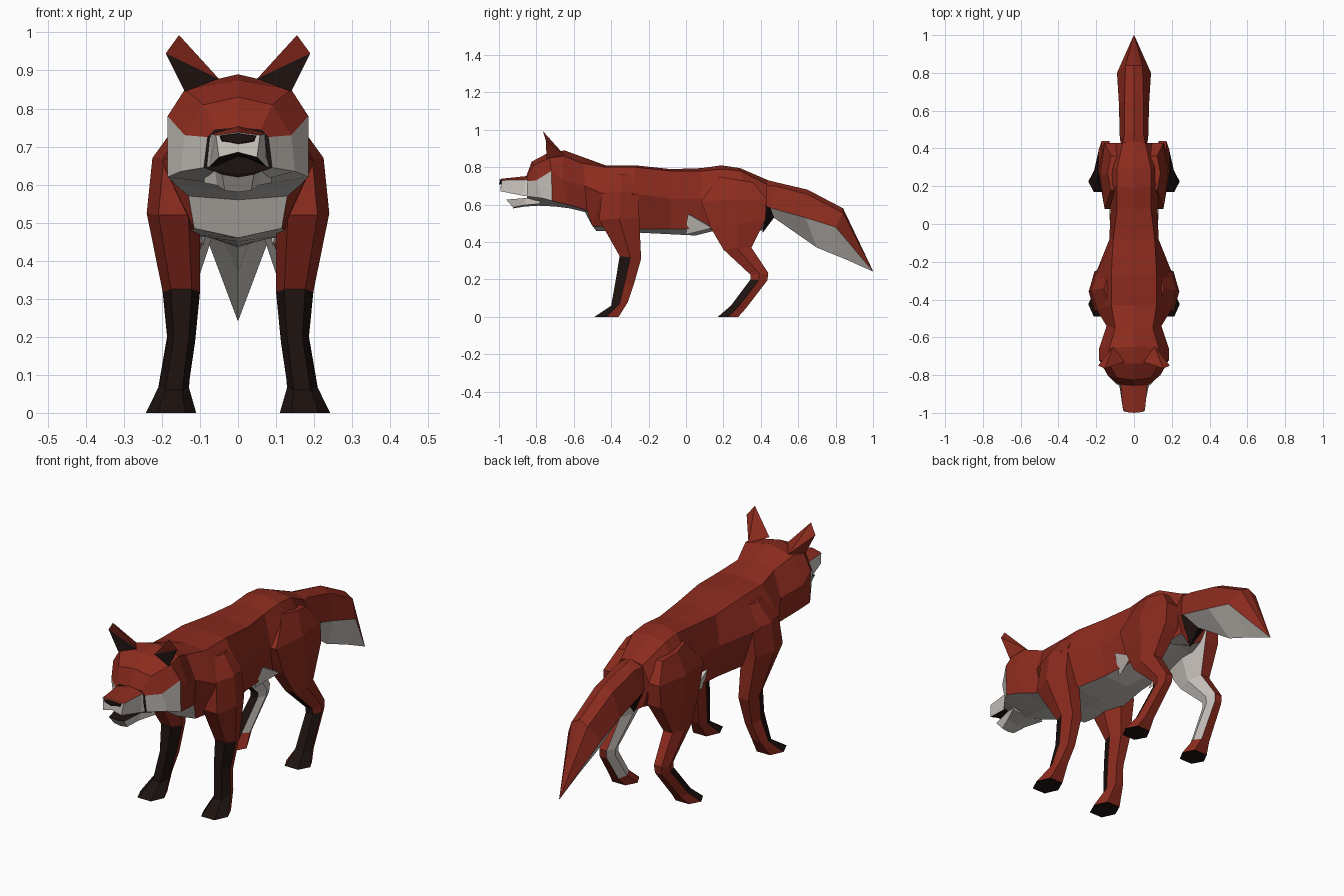
import bpy, bmesh

COLOURS = {"red": (0.26, 0.024, 0.013, 1), "white": (0.6, 0.56, 0.52, 1), "black": (0.012, 0.006, 0.005, 1)}
NAMES = list(COLOURS)
MATS = []
for n, c in COLOURS.items():
    m = bpy.data.materials.new(n + "_fur")
    m.diffuse_color = c
    MATS.append(m)


def build(name, verts, faces, cols, mirror=False):
    """Flat-shaded mesh with one colour name per face."""
    me = bpy.data.meshes.new(name)
    ob = bpy.data.objects.new(name, me)
    bpy.context.collection.objects.link(ob)
    for m in MATS:
        me.materials.append(m)
    bm = bmesh.new()
    vs = [bm.verts.new(v) for v in verts]
    for f, c in zip(faces, cols):
        bm.faces.new([vs[i] for i in f]).material_index = NAMES.index(c)
    bmesh.ops.remove_doubles(bm, verts=bm.verts, dist=0.0005)
    bmesh.ops.recalc_face_normals(bm, faces=bm.faces)
    bm.to_mesh(me)
    bm.free()
    if mirror:
        ob.modifiers.new("mirror", "MIRROR")
    return ob


def loft(name, rings, colour, half=False, mirror=False, caps=("red", "red")):
    """Skin rings of points; half rings are first reflected across x = 0."""
    k = len(rings[0])
    if half:
        rings = [r + [(-x, y, z) for x, y, z in r[-2:0:-1]] for r in rings]
    n = len(rings[0])
    verts = [p for r in rings for p in r]
    faces, cols = [], []
    for s in range(len(rings) - 1):
        for i in range(n):
            j = (i + 1) % n
            faces.append((s * n + i, s * n + j, (s + 1) * n + j, (s + 1) * n + i))
            cols.append(colour(s, 2 * k - 3 - i if half and i >= k - 1 else i))
    last = (len(rings) - 1) * n
    faces += [tuple(range(n)), tuple(range(last, last + n))]
    return build(name, verts, faces, cols + list(caps), mirror)


def leg(name, sections, colour):
    """Six-sided limb: sections are front y, front z, back y, back z, inner x, outer x."""
    rings = []
    for f, zf, b, zb, xi, xo in sections:
        d, m, zm = (xo - xi) * 0.22, (f + b) / 2, (zf + zb) / 2
        rings.append([(xi + d, f, zf), (xo - d, f, zf), (xo, m, zm),
                      (xo - d, b, zb), (xi + d, b, zb), (xi, m, zm)])
    return loft(name, rings, colour, mirror=True, caps=("red", "black"))


# Half rings: top centre, upper edge, side, low edge, bottom centre
neck = [(0, -.54, .85), (.10, -.55, .82), (.145, -.54, .70), (.13, -.53, .57), (0, -.54, .56)]

head = [
    [(0, -.855, .75), (.06, -.85, .745), (.08, -.85, .725), (.09, -.85, .645), (0, -.85, .61)],
    [(0, -.825, .83), (.09, -.815, .81), (.14, -.80, .73), (.15, -.77, .635), (0, -.80, .595)],
    [(0, -.74, .875), (.14, -.73, .85), (.185, -.72, .78), (.185, -.715, .62), (0, -.70, .59)],
    [(0, -.65, .89), (.13, -.655, .86), (.185, -.66, .73), (.165, -.63, .60), (0, -.62, .58)],
    neck]
loft("head", head, lambda s, i: "white" if i == 3 or (i == 2 and s < 2) else "red",
     half=True, caps=("black", "red"))

body = [
    neck,
    [(0, -.43, .81), (.12, -.43, .80), (.20, -.45, .66), (.115, -.50, .485), (0, -.48, .46)],
    [(0, -.27, .81), (.12, -.27, .80), (.21, -.28, .66), (.14, -.25, .47), (0, -.25, .45)],
    [(0, -.08, .79), (.11, -.08, .78), (.13, -.08, .63), (.11, -.08, .47), (0, -.05, .44)],
    [(0, .08, .795), (.09, .08, .78), (.125, .08, .63), (.10, .08, .47), (0, .05, .435)],
    [(0, .19, .81), (.09, .20, .79), (.165, .22, .65), (.10, .18, .47), (0, .15, .46)],
    [(0, .29, .795), (.09, .29, .78), (.16, .32, .62), (.08, .32, .48), (0, .32, .50)],
    [(0, .44, .73), (.06, .43, .71), (.10, .43, .62), (.06, .42, .50), (0, .41, .46)]]
loft("body", body, lambda s, i: "white" if i == 3 else "red", half=True)

# Muzzle, nose and open lower jaw
loft("muzzle", [
    [(0, -.80, .765), (.075, -.80, .735), (.10, -.80, .645), (0, -.80, .66)],
    [(0, -.86, .752), (.07, -.86, .733), (.075, -.87, .647), (0, -.87, .68)],
    [(0, -.99, .738), (.058, -.985, .73), (.05, -.993, .672), (0, -.993, .685)]],
    lambda s, i: ("red", "white", "black")[i], half=True, caps=("red", "white"))
loft("nose", [
    [(0, -.98, .736), (.05, -.98, .729), (.045, -.98, .712), (0, -.98, .706)],
    [(0, -1, .735), (.045, -.995, .728), (.04, -.995, .716), (0, -1, .708)]],
    lambda s, i: "red" if i == 0 else "black", half=True, caps=("black", "black"))
loft("lower_jaw", [
    [(0, -.78, .63), (.085, -.78, .64), (.09, -.78, .605), (0, -.78, .595)],
    [(0, -.86, .625), (.06, -.86, .635), (.055, -.86, .598), (0, -.86, .59)],
    [(0, -.955, .62), (.042, -.96, .627), (.035, -.925, .585), (0, -.925, .58)]],
    lambda s, i: "black" if i == 0 else "white", half=True, caps=("white", "white"))

# Ears: dark hollow in front, red tip and back
build("ear",
      [(.05, -.73, .878), (.14, -.745, .845), (.19, -.75, .945), (.155, -.765, .993), (.11, -.65, .865)],
      [(0, 1, 2), (0, 2, 3), (0, 3, 4), (3, 2, 4), (2, 1, 4), (1, 0, 4)],
      ["black"] + ["red"] * 5, mirror=True)

# Legs
leg("front_leg", [
    (-.40, .76, -.28, .76, .08, .16), (-.45, .67, -.25, .67, .09, .225),
    (-.465, .52, -.25, .53, .10, .24), (-.355, .325, -.24, .31, .10, .198),
    (-.375, .20, -.28, .17, .113, .185), (-.40, .06, -.31, .08, .13, .208),
    (-.49, 0, -.36, 0, .11, .242)],
    lambda s, i: "black" if s > 2 and i in (0, 1, 5) else "red")


def hind_colour(s, i):
    if (s > 2 and i == 0) or (s > 4 and i == 1):
        return "black"
    return "white" if i in (4, 5) and 0 < s < 6 else "red"


leg("hind_leg", [
    (.18, .75, .36, .72, .06, .14), (.08, .62, .43, .63, .07, .18),
    (.13, .48, .425, .52, .055, .19), (.20, .36, .35, .37, .10, .19),
    (.345, .225, .44, .235, .115, .187), (.345, .20, .435, .195, .118, .187),
    (.24, .06, .32, .045, .13, .212), (.17, 0, .28, 0, .11, .242)], hind_colour)

# Pale flank fold between belly and thigh
build("flank_fold", [(.128, .01, .55), (.09, .0, .44), (.132, .14, .475), (.08, .08, .52)],
      [(0, 1, 2), (0, 1, 3), (1, 2, 3), (0, 2, 3)], ["white"] * 4, mirror=True)

# Tail: red above, pale below, tapering to a point
loft("tail", [
    [(0, .40, .74), (.06, .42, .70), (.07, .43, .59), (0, .41, .45)],
    [(0, .48, .72), (.05, .48, .70), (.075, .45, .583), (0, .47, .53)],
    [(0, .65, .68), (.05, .65, .655), (.08, .64, .53), (0, .70, .37)],
    [(0, .84, .58), (.045, .84, .555), (.09, .80, .48), (0, .86, .305)],
    [(0, 1, .245), (.0015, .999, .246), (.0015, .999, .244), (0, .998, .243)]],
    lambda s, i: ("black" if s == 0 else "white") if i == 2 else "red",
    half=True, caps=("red", "white"))
